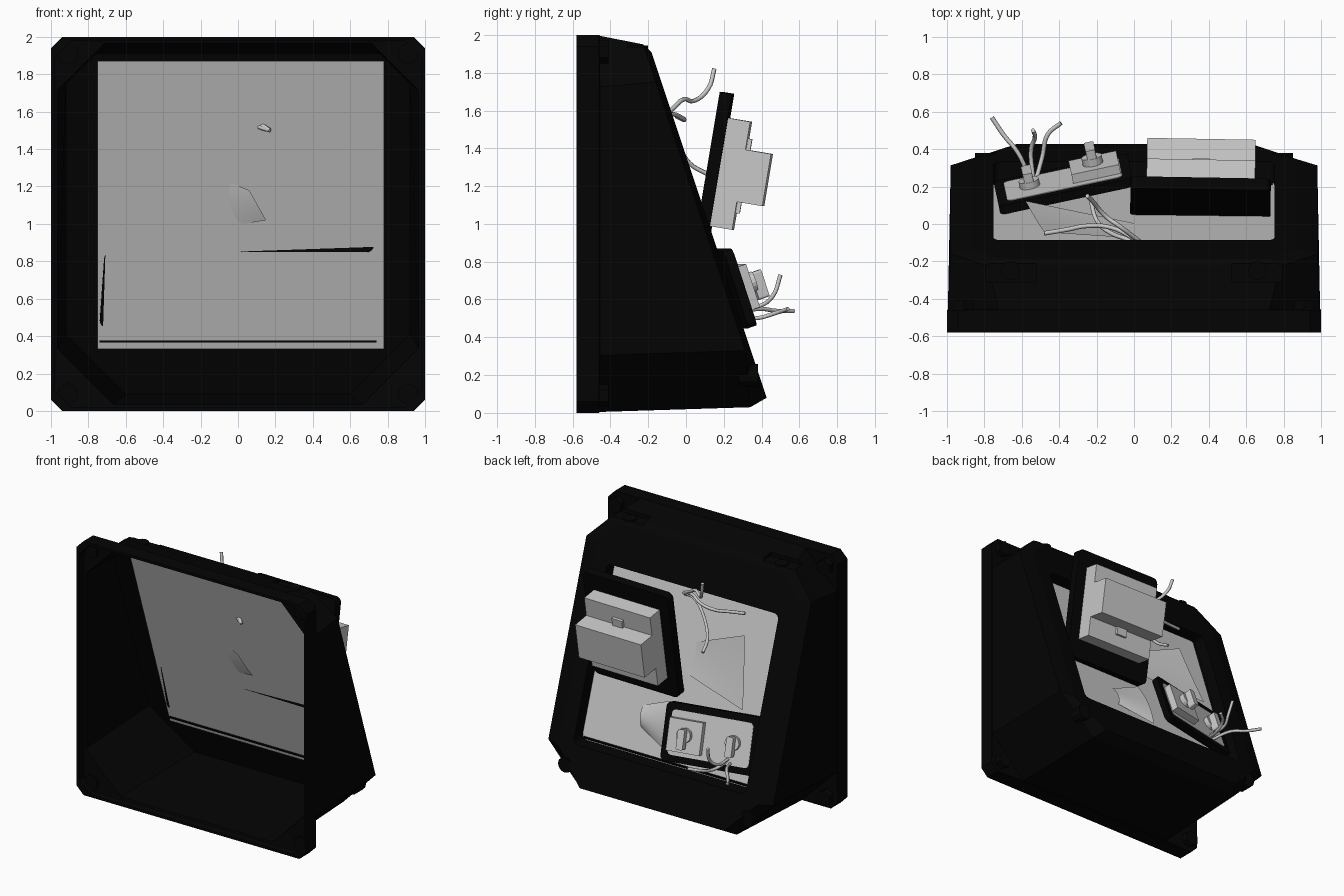
import bpy, bmesh, math
from mathutils import Matrix, Vector

if "Cube" in bpy.data.objects:
    bpy.data.objects.remove(bpy.data.objects["Cube"], do_unlink=True)


def material(name, v):
    m = bpy.data.materials.new(name)
    m.use_nodes = True
    col = (v, v, v, 1)
    m.diffuse_color = col
    m.node_tree.nodes["Principled BSDF"].inputs["Base Color"].default_value = col
    return m


BLACK = material("black plastic", 0.0012)
GREY = material("light grey", 0.58)


def finish(bm, name, mat, matrix=Matrix()):
    bmesh.ops.recalc_face_normals(bm, faces=bm.faces)
    me = bpy.data.meshes.new(name)
    bm.to_mesh(me)
    bm.free()
    me.materials.append(mat)
    ob = bpy.data.objects.new(name, me)
    ob.matrix_world = matrix
    bpy.context.collection.objects.link(ob)
    return ob


def loft(name, rings, mat):
    """Solid through octagon rings: half width, z low, z high, low and high corner, y rule."""
    bm = bmesh.new()
    loops = []
    for w, lo, hi, c, d, y in rings:
        right = [(w - c, lo), (w, lo + c), (w, hi - d), (w - d, hi)]
        pts = right + [(-x, z) for x, z in reversed(right)]
        loops.append([bm.verts.new((x, y(z), z)) for x, z in pts])
    for a, b in zip(loops, loops[1:]):
        for i in range(8):
            j = (i + 1) % 8
            bm.faces.new((a[i], a[j], b[j], b[i]))
    bm.faces.new(loops[0])
    bm.faces.new(loops[-1])
    return finish(bm, name, mat)


def box(name, mat, x, y, z, matrix=Matrix(), r=0):
    """Box from ranges; r rounds the corners seen along y."""
    bm = bmesh.new()
    bmesh.ops.create_cube(bm, size=1)
    for v in bm.verts:
        v.co = [lo + (c + 0.5) * (hi - lo) for c, (lo, hi) in zip(v.co, (x, y, z))]
    if r:
        edges = [e for e in bm.edges if abs(e.verts[0].co.y - e.verts[1].co.y) > 1e-4]
        bmesh.ops.bevel(bm, geom=edges, offset=r, segments=4, profile=0.5, affect='EDGES')
    return finish(bm, name, mat, matrix)


def cylinder(name, mat, centre, radius, depth, sides, axis, matrix=Matrix()):
    bm = bmesh.new()
    bmesh.ops.create_cone(bm, cap_ends=True, segments=sides, radius1=radius,
                          radius2=radius, depth=depth)
    rot = Matrix.Rotation(math.pi / 2, 4, 'X') if axis == 'y' else Matrix()
    return finish(bm, name, mat, matrix @ Matrix.Translation(centre) @ rot)


def slope(z):
    return -0.18 + (1.9 - z) / 3


def panel_y(z):
    return slope(z) - 0.12


# Hollow wedge housing with a square mounting flange
housing = loft("housing", [
    (1, 0, 2, 0.06, 0.06, lambda z: -0.58),
    (1, 0, 2, 0.06, 0.06, lambda z: -0.46),
    (0.995, 0.005, 1.995, 0.3, 0.27, lambda z: -0.455),
    (0.98, 0.03, 1.95, 0.3, 0.2, lambda z: min(slope(z) - 0.03, 0.34)),
    (0.87, 0.08, 1.91, 0.24, 0.15, slope)], BLACK)
cutters = [
    loft("cavity", [
        (0.98, 0.02, 1.98, 0.09, 0.09, lambda z: -0.7),
        (0.98, 0.02, 1.98, 0.09, 0.09, lambda z: -0.52),
        (0.965, 0.035, 1.965, 0.3, 0.25, lambda z: -0.515),
        (0.92, 0.09, 1.91, 0.32, 0.16, lambda z: panel_y(z) + 0.012)], BLACK),
    box("opening", BLACK, (-0.75, 0.75), (-0.4, 0.7), (0.36, 1.62), r=0.04)]
for sx in (-1, 1):
    xs = sorted((sx * 0.52, sx * 0.86))
    cutters.append(box("top_recess", BLACK, xs, (-0.31, 0), (1.935, 2.1)))
bpy.context.view_layer.objects.active = housing
for c in cutters:
    c.hide_render = True
    mod = housing.modifiers.new("cut", 'BOOLEAN')
    mod.operation, mod.solver, mod.object = 'DIFFERENCE', 'EXACT', c
    bpy.ops.object.modifier_apply(modifier=mod.name)
    bpy.data.objects.remove(c, do_unlink=True)

# Bolts on the flange ears, the top corners and the lower rear corners
for sx in (-1, 1):
    for z in (0.09, 1.91):
        cylinder("ear_bolt", BLACK, (sx * 0.91, -0.47, z), 0.06, 0.12, 6, 'y')
    cylinder("top_bolt", BLACK, (sx * 0.66, -0.25, 1.93), 0.05, 0.03, 12, 'z')
    cylinder("rear_bolt", BLACK, (sx * 0.79, 0.33, 0.2), 0.06, 0.1, 12, 'y')


# Sloping panel and the curled sheets that pass through it
def sheet(name, corners, bulge=0.0, n=1):
    """Patch between four corners given as x, z, height above the panel."""
    a, b, c, d = [Vector((x, panel_y(z) + h, z)) for x, z, h in corners]
    bm = bmesh.new()
    g = []
    for i in range(n + 1):
        u = i / n
        row = []
        for j in range(n + 1):
            v = j / n
            p = a.lerp(b, u).lerp(d.lerp(c, u), v)
            p.y += bulge * 4 * u * (1 - u)
            row.append(bm.verts.new(p))
        g.append(row)
    for i in range(n):
        for j in range(n):
            f = bm.faces.new((g[i][j], g[i + 1][j], g[i + 1][j + 1], g[i][j + 1]))
            f.smooth = n > 1
    return finish(bm, name, GREY)


sheet("panel", [(-0.75, 0.33, 0), (0.78, 0.33, 0), (0.78, 1.87, 0), (-0.75, 1.87, 0)])
box("panel_seal", BLACK, (-0.74, 0.74), (0.195, 0.225), (0.365, 0.376))
sheet("large_curled_sheet", [(-0.48, 1.4, 0.09), (-0.58, 0.9, 0.09),
                             (0.15, 1.02, -0.02), (0.06, 1.18, -0.02)], -0.006, 10)
sheet("small_curled_sheet", [(0.06, 0.8, 0.05), (0.0, 0.45, 0.05),
                             (0.28, 0.55, 0.005), (0.3, 0.7, 0.005)], 0.03, 10)

# Upper plate with the stepped connector
up = (Matrix.Translation((0.355, 0.114, 1.275)) @ Matrix.Rotation(math.radians(-1), 4, 'Z')
      @ Matrix.Rotation(math.radians(-9.5), 4, 'X'))
box("connector_plate", BLACK, (-0.375, 0.375), (0, 0.065), (-0.43, 0.43), up, r=0.04)
box("connector_base", GREY, (-0.29, 0.29), (0.05, 0.184), (-0.28, 0.3), up)
box("connector_step", GREY, (-0.29, 0.29), (0.17, 0.321), (-0.13, 0.15), up)
for z in (-0.16, 0.18):
    box("connector_latch", GREY, (-0.045, 0.045), (0.17, 0.205), (z - 0.03, z + 0.03), up)

# Lower plate with two switches
low = (Matrix.Translation((-0.37, 0.19, 0.65)) @ Matrix.Rotation(math.radians(12), 4, 'Z')
       @ Matrix.Rotation(math.radians(18.4), 4, 'X'))
box("switch_plate", BLACK, (-0.365, 0.365), (0, 0.05), (-0.215, 0.215), low, r=0.04)
box("switch_plate_face", GREY, (-0.315, 0.315), (0.04, 0.054), (-0.165, 0.165), low, r=0.03)
box("switch_block", GREY, (0.05, 0.31), (0.05, 0.105), (-0.13, 0.11), low)
for x, y in ((0.175, 0.105), (-0.18, 0.05)):
    cylinder("switch_collar", GREY, (x, y + 0.02, 0), 0.055, 0.04, 16, 'y', low)
    box("switch_lever", GREY, (x - 0.026, x + 0.026), (y + 0.03, y + 0.09),
        (-0.1, 0.05), low, r=0.012)


# Loose wires
def wire(name, pts):
    cu = bpy.data.curves.new(name, 'CURVE')
    cu.dimensions = '3D'
    cu.bevel_depth = 0.012
    cu.bevel_resolution = 1
    cu.resolution_u = 5
    cu.use_fill_caps = True
    sp = cu.splines.new('BEZIER')
    sp.bezier_points.add(len(pts) - 1)
    for bp, p in zip(sp.bezier_points, pts):
        bp.co = p
        bp.handle_left_type = bp.handle_right_type = 'AUTO'
    cu.materials.append(GREY)
    bpy.context.collection.objects.link(bpy.data.objects.new(name, cu))


root = (0.17, -0.2, 1.5)
wire("upper_wire", [root, (0, -0.07, 1.61), (-0.08, -0.01, 1.66), (-0.15, 0.04, 1.65),
                    (-0.22, 0.12, 1.72), (-0.25, 0.15, 1.82)])
wire("side_wire", [root, (0, -0.08, 1.58), (-0.12, -0.02, 1.56), (-0.25, -0.01, 1.55),
                   (-0.36, -0.03, 1.56), (-0.48, -0.05, 1.57)])
wire("hanging_wire", [root, (-0.02, -0.09, 1.54), (-0.12, -0.05, 1.45), (-0.2, 0.02, 1.32),
                      (-0.23, 0.12, 1.26)])
wire("left_wire", [(-0.56, 0.25, 0.52), (-0.62, 0.38, 0.55), (-0.7, 0.48, 0.54),
                   (-0.76, 0.57, 0.54)])
wire("middle_wire", [(-0.54, 0.25, 0.55), (-0.55, 0.4, 0.57), (-0.53, 0.46, 0.62),
                     (-0.54, 0.5, 0.73)])
wire("right_wire", [(-0.52, 0.25, 0.52), (-0.49, 0.36, 0.5), (-0.46, 0.48, 0.53),
                    (-0.39, 0.54, 0.55)])
